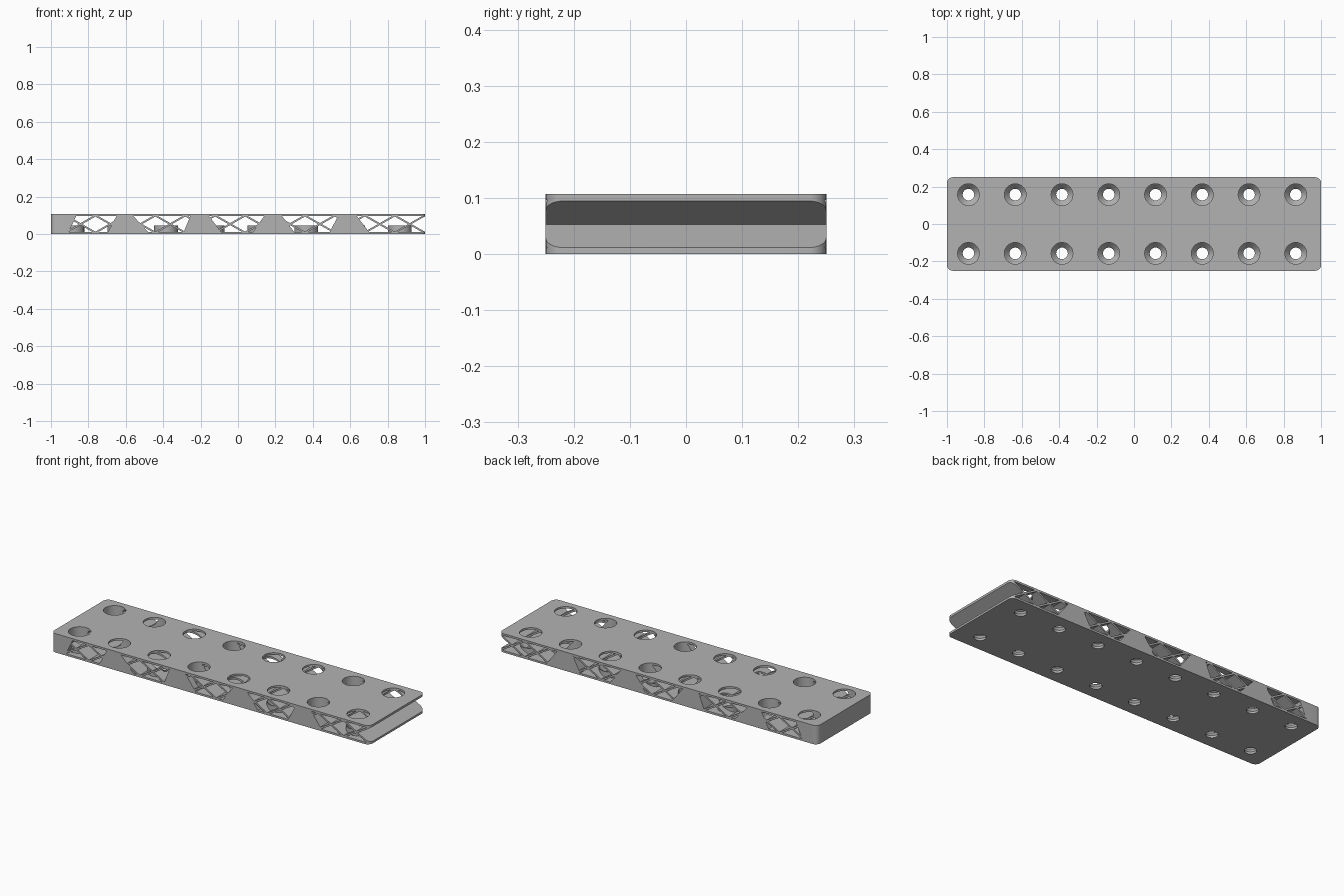
import bpy, bmesh, math

cube = bpy.data.objects.get("Cube")
if cube:
    bpy.data.objects.remove(cube, do_unlink=True)

HEIGHT, HALF_W, MID = 0.107, 0.25, 0.053
FLOOR, ROOF = 0.011, 0.096

grey = bpy.data.materials.new("plain grey")
grey.use_nodes = True
colour = (0.45, 0.45, 0.45, 1)
grey.diffuse_color = colour
grey.node_tree.nodes["Principled BSDF"].inputs["Base Color"].default_value = colour


def finish(bm, name):
    bmesh.ops.recalc_face_normals(bm, faces=bm.faces)
    mesh = bpy.data.meshes.new(name)
    bm.to_mesh(mesh)
    bm.free()
    mesh.materials.append(grey)
    obj = bpy.data.objects.new(name, mesh)
    bpy.context.collection.objects.link(obj)
    return obj


def prisms(name, outlines, half):
    """Extrude closed x-z outlines along y."""
    bm = bmesh.new()
    for outline in outlines:
        face = bm.faces.new([bm.verts.new((x, -half, z)) for x, z in outline])
        side = bmesh.ops.extrude_face_region(bm, geom=[face])
        verts = [g for g in side["geom"] if isinstance(g, bmesh.types.BMVert)]
        bmesh.ops.translate(bm, verts=verts, vec=(0, 2 * half, 0))
    return finish(bm, name)


def lathes(name, profile, centres, sides=32):
    """Stack closed rings of (radius, z) at every centre."""
    bm = bmesh.new()
    for cx, cy in centres:
        rings = [[bm.verts.new((cx + r * math.cos(2 * math.pi * i / sides),
                                cy + r * math.sin(2 * math.pi * i / sides), z))
                  for i in range(sides)] for r, z in profile]
        for low, high in zip(rings, rings[1:]):
            for i in range(sides):
                j = (i + 1) % sides
                bm.faces.new((low[i], low[j], high[j], high[i]))
        bm.faces.new(rings[0])
        bm.faces.new(rings[-1])
    return finish(bm, name)


def cut(target, cutter):
    mod = target.modifiers.new("cut", "BOOLEAN")
    mod.operation, mod.solver, mod.object = "DIFFERENCE", "EXACT", cutter
    bpy.context.view_layer.objects.active = target
    bpy.ops.object.modifier_apply(modifier=mod.name)
    bpy.data.objects.remove(cutter, do_unlink=True)


# Plate with rounded upright corners
bm = bmesh.new()
bmesh.ops.create_cube(bm, size=1)
for v in bm.verts:
    v.co = (v.co.x * 2, v.co.y * 2 * HALF_W, (v.co.z + 0.5) * HEIGHT)
upright = [e for e in bm.edges if abs(e.verts[0].co.z - e.verts[1].co.z) > 0.05]
bmesh.ops.bevel(bm, geom=upright, offset=0.03, segments=8, profile=0.5, affect="EDGES")
plate = finish(bm, "perforated_plate")

# Side windows: (bottom left, bottom right, top left, top right)
spans = [(-0.905, -0.695, -0.865, -0.65), (-0.48, -0.29, -0.56, -0.255),
         (-0.09, 0.08, -0.155, 0.14), (0.30, 0.49, 0.235, 0.535),
         (0.70, 1.1, 0.635, 1.1)]
windows = prisms("window_cutter", [[(a, FLOOR), (b, FLOOR), (d, ROOF), (c, ROOF)]
                                   for a, b, c, d in spans], 0.3)

# Crossed lattice bars kept inside the windows
PITCH, RUN, RISE, THICK = 0.16, 0.14, 0.08, 0.0055
for sign in (1, -1):
    bars = []
    for k in range(13):
        x = 0.918 - PITCH * k
        bars.append([(x - RUN, MID - sign * RISE - THICK),
                     (x + RUN, MID + sign * RISE - THICK),
                     (x + RUN, MID + sign * RISE + THICK),
                     (x - RUN, MID - sign * RISE + THICK)])
    cut(windows, prisms("lattice_bars", bars, 0.4))

# Screw bosses kept inside the windows, then countersunk holes
centres = [(-0.885 + 0.25 * i, y) for i in range(8) for y in (-0.157, 0.157)]
cut(windows, lathes("bosses", [(0.063, -0.02), (0.063, 0.045)], centres))
cut(plate, windows)
cut(plate, lathes("hole_cutter", [(0.031, -0.02), (0.031, 0.012), (0.058, 0.043),
                                  (0.058, 0.2)], centres))

# Smooth round walls, crisp edges
bpy.ops.object.select_all(action="DESELECT")
plate.select_set(True)
bpy.context.view_layer.objects.active = plate
bpy.ops.object.shade_smooth_by_angle(angle=math.radians(30))
